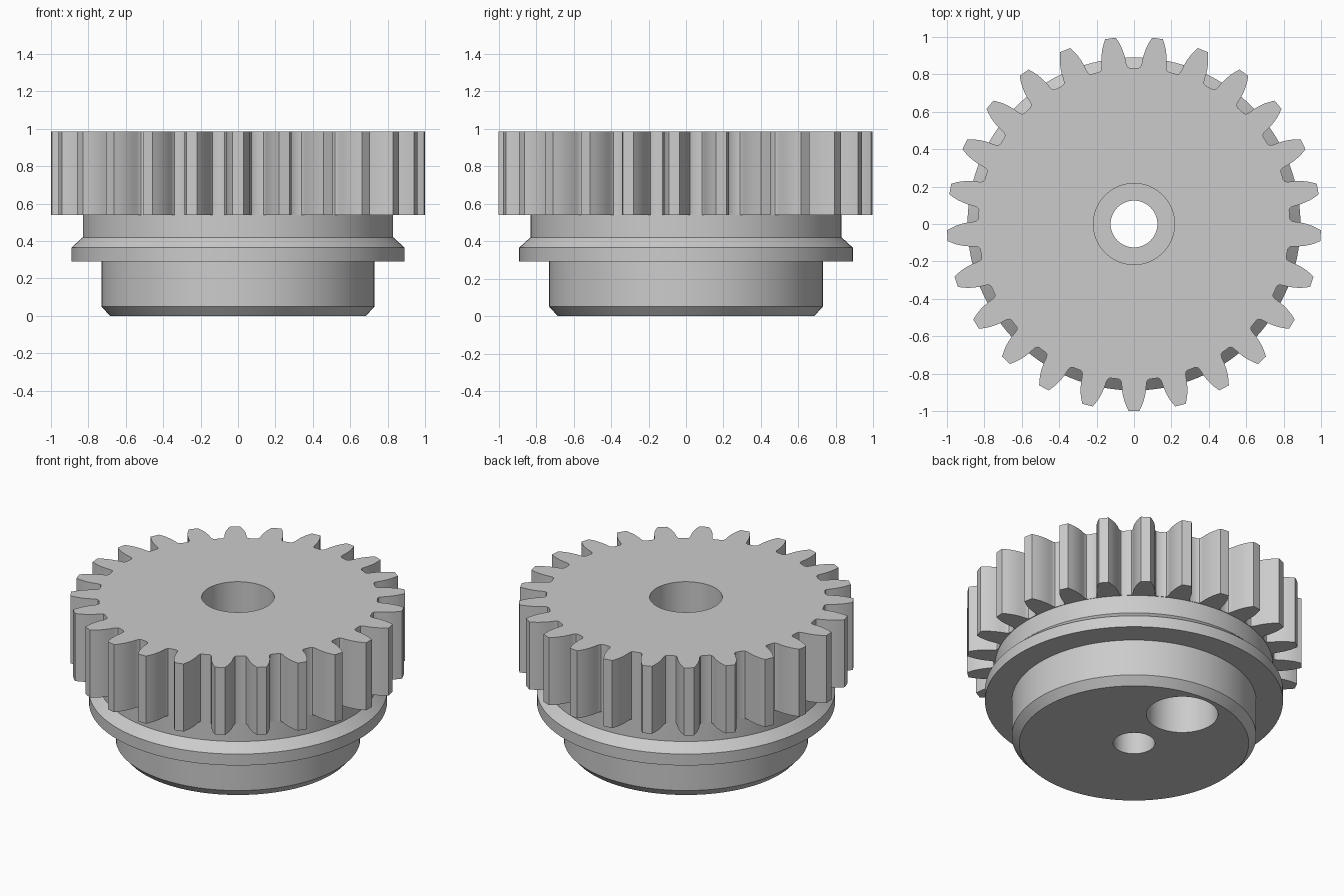
import bpy, bmesh
from math import pi, sin, cos, radians, asin

if "Cube" in bpy.data.objects:
    bpy.data.objects.remove(bpy.data.objects["Cube"], do_unlink=True)

steel = bpy.data.materials.new("plain grey")
steel.use_nodes = True
GREY = (0.6, 0.6, 0.6, 1)
steel.diffuse_color = GREY
steel.node_tree.nodes["Principled BSDF"].inputs["Base Color"].default_value = GREY

TEETH, SIDES = 25, 128
PITCH = 2 * pi / TEETH


def finish(name, bm):
    bmesh.ops.recalc_face_normals(bm, faces=bm.faces)
    mesh = bpy.data.meshes.new(name)
    bm.to_mesh(mesh)
    bm.free()
    mesh.materials.append(steel)
    ob = bpy.data.objects.new(name, mesh)
    bpy.context.collection.objects.link(ob)
    return ob


def turned(name, profile, at=(0, 0), sides=SIDES):
    """Solid of revolution from (radius, height) pairs, capped at both ends."""
    bm = bmesh.new()
    rings = [[bm.verts.new((at[0] + r * cos(2 * pi * i / sides),
                            at[1] + r * sin(2 * pi * i / sides), z))
              for i in range(sides)] for r, z in profile]
    for a, b in zip(rings, rings[1:]):
        for i in range(sides):
            j = (i + 1) % sides
            bm.faces.new((a[i], a[j], b[j], b[i]))
    bm.faces.new(rings[0])
    bm.faces.new(rings[-1])
    return finish(name, bm)


def toothed(name, z0, z1):
    """Spur gear blank with curved flanks and rounded roots."""
    # (radius, half width of tooth) from tip to root
    flank = [(1.0, 0.029), (0.975, 0.041), (0.95, 0.051), (0.92, 0.059),
             (0.89, 0.064), (0.862, 0.066), (0.848, 0.068),
             (0.838, 0.073), (0.833, 0.083)]
    half = [(r, asin(w / r)) for r, w in flank]
    tooth = [(r, -a) for r, a in reversed(half)] + [(1.0, 0)] + half + [(0.833, PITCH / 2)]
    bm = bmesh.new()
    outline = []
    for k in range(TEETH):
        mid = -pi / 2 + k * PITCH
        outline += [bm.verts.new((r * cos(mid + a), r * sin(mid + a), z0)) for r, a in tooth]
    base = bm.faces.new(outline)
    top = bmesh.ops.extrude_face_region(bm, geom=[base])["geom"]
    bmesh.ops.translate(bm, vec=(0, 0, z1 - z0),
                        verts=[g for g in top if isinstance(g, bmesh.types.BMVert)])
    return finish(name, bm)


def combine(target, other, operation):
    mod = target.modifiers.new(operation.lower(), "BOOLEAN")
    mod.object, mod.operation, mod.solver = other, operation, "EXACT"
    bpy.context.view_layer.objects.active = target
    bpy.ops.object.modifier_apply(modifier=mod.name)
    bpy.data.objects.remove(other, do_unlink=True)


# Toothed wheel and the stepped hub beneath it
gear = toothed("gear_with_hub", 0.54, 0.985)
hub = turned("hub", [(0.685, 0), (0.73, 0.05), (0.73, 0.29), (0.89, 0.29),
                     (0.89, 0.365), (0.83, 0.42), (0.83, 0.6)])
combine(gear, hub, "UNION")

# Centre bore, wider counterbore from the top, offset blind hole from below
combine(gear, turned("bore", [(0.125, -0.1), (0.125, 1.1)], sides=64), "DIFFERENCE")
combine(gear, turned("counterbore", [(0.217, 0.45), (0.217, 1.1)], sides=64), "DIFFERENCE")
combine(gear, turned("offset_hole", [(0.214, -0.1), (0.214, 0.45)], at=(0, 0.447), sides=64),
        "DIFFERENCE")

# Smooth the round walls, keep the machined edges sharp
bpy.ops.object.select_all(action="DESELECT")
gear.select_set(True)
bpy.context.view_layer.objects.active = gear
bpy.ops.object.shade_smooth_by_angle(angle=radians(30))
